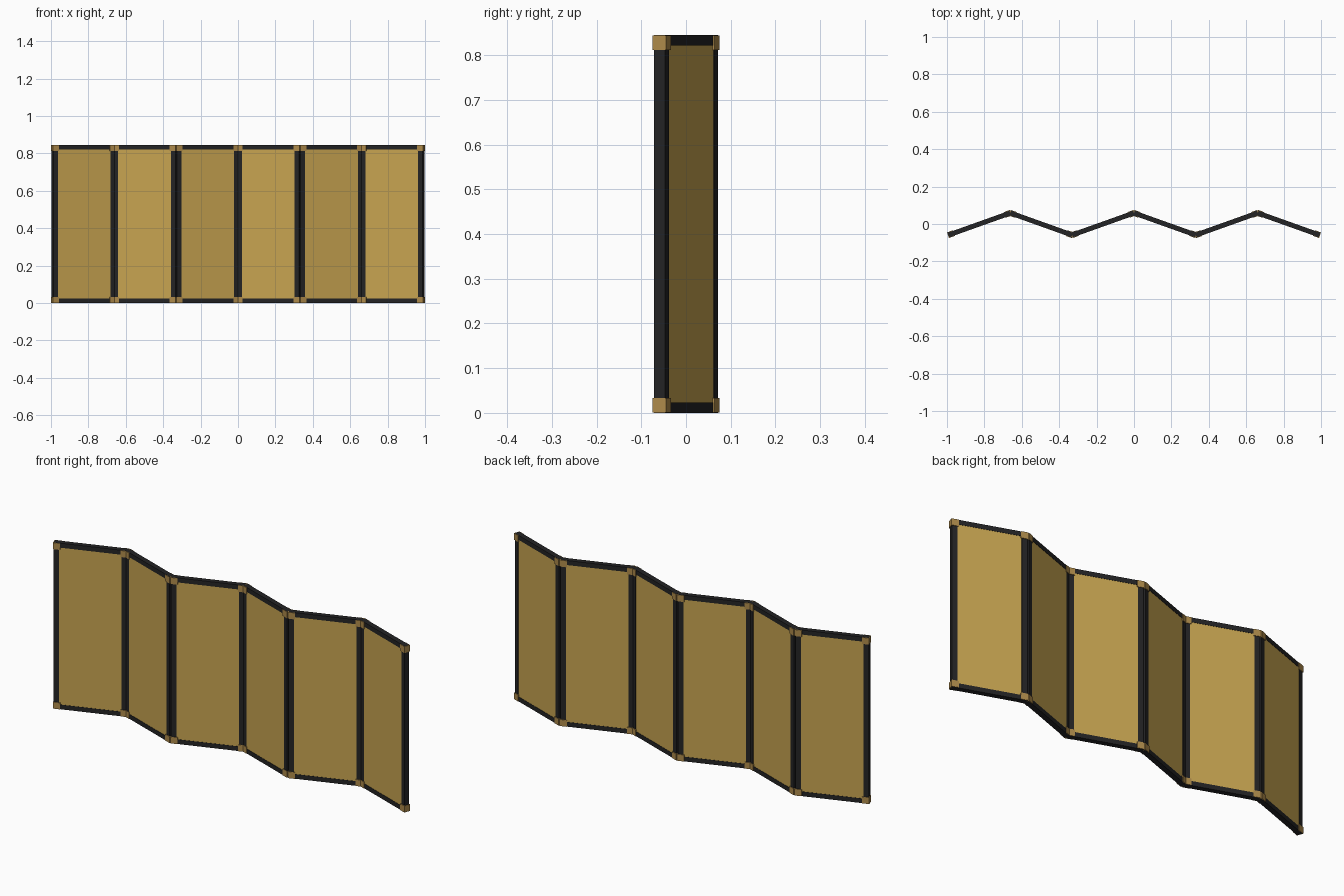
import bpy
from math import atan2, hypot
from mathutils import Matrix, Vector

cube = bpy.data.objects.get("Cube")
if cube:
    bpy.data.objects.remove(cube, do_unlink=True)


def material(name, rgb):
    mat = bpy.data.materials.new(name)
    mat.use_nodes = True
    mat.diffuse_color = (*rgb, 1)
    mat.node_tree.nodes["Principled BSDF"].inputs["Base Color"].default_value = (*rgb, 1)
    return mat


GOLD = material("gold panel", (0.57, 0.37, 0.082))
BRASS = material("brass corner", (0.42, 0.255, 0.07))
BLACK = material("black lacquer", (0.017, 0.017, 0.018))

COUNT = 6
PITCH = 0.3306      # spacing of the folds along x
FOLD = 0.059        # fold depth either side of y = 0
HEIGHT = 0.845
DEPTH = 0.026       # frame thickness
STILE = 0.026
RAIL = 0.023
CAP = 0.034         # corner cap size
LIP = 0.003         # how far caps stand proud of the frame
WIDTH = hypot(PITCH, 2 * FOLD)


def box(name, centre, size, mat, place):
    """Box in panel space (x along the panel), moved into the folded position."""
    bpy.ops.mesh.primitive_cube_add(size=1)
    obj = bpy.context.object
    obj.name = name
    obj.data.transform(Matrix.Translation(Vector(centre)) @ Matrix.Diagonal((*size, 1)))
    obj.matrix_world = place
    obj.data.materials.append(mat)
    return obj


for i in range(COUNT):
    sign = 1 if i % 2 == 0 else -1
    x = (i - (COUNT - 1) / 2) * PITCH
    place = Matrix.Translation((x, 0, 0)) @ Matrix.Rotation(sign * atan2(2 * FOLD, PITCH), 4, 'Z')
    tag = f"_{i + 1}"

    # Gold sheet, slightly recessed in the frame
    box("gold_sheet" + tag, (0, 0, HEIGHT / 2),
        (WIDTH - STILE, DEPTH - 0.003, HEIGHT - RAIL), GOLD, place)

    # Black frame: stiles at the sides, rails between them
    for side, s in (("right", -1), ("left", 1)):
        box(f"{side}_stile{tag}", (s * (WIDTH - STILE) / 2, 0, HEIGHT / 2),
            (STILE, DEPTH, HEIGHT), BLACK, place)
    for level, z in (("bottom", RAIL / 2), ("top", HEIGHT - RAIL / 2)):
        box(f"{level}_rail{tag}", (0, 0, z), (WIDTH - 2 * STILE, DEPTH, RAIL), BLACK, place)

    # Brass caps wrapping the four corners, just short of the frame ends
    for side, s in (("right", -1), ("left", 1)):
        for level, z in (("bottom", CAP / 2), ("top", HEIGHT - CAP / 2)):
            box(f"{level}_{side}_cap{tag}", (s * (WIDTH / 2 + LIP - CAP / 2), 0, z),
                (CAP, DEPTH + 2 * LIP, CAP - 0.001), BRASS, place)
